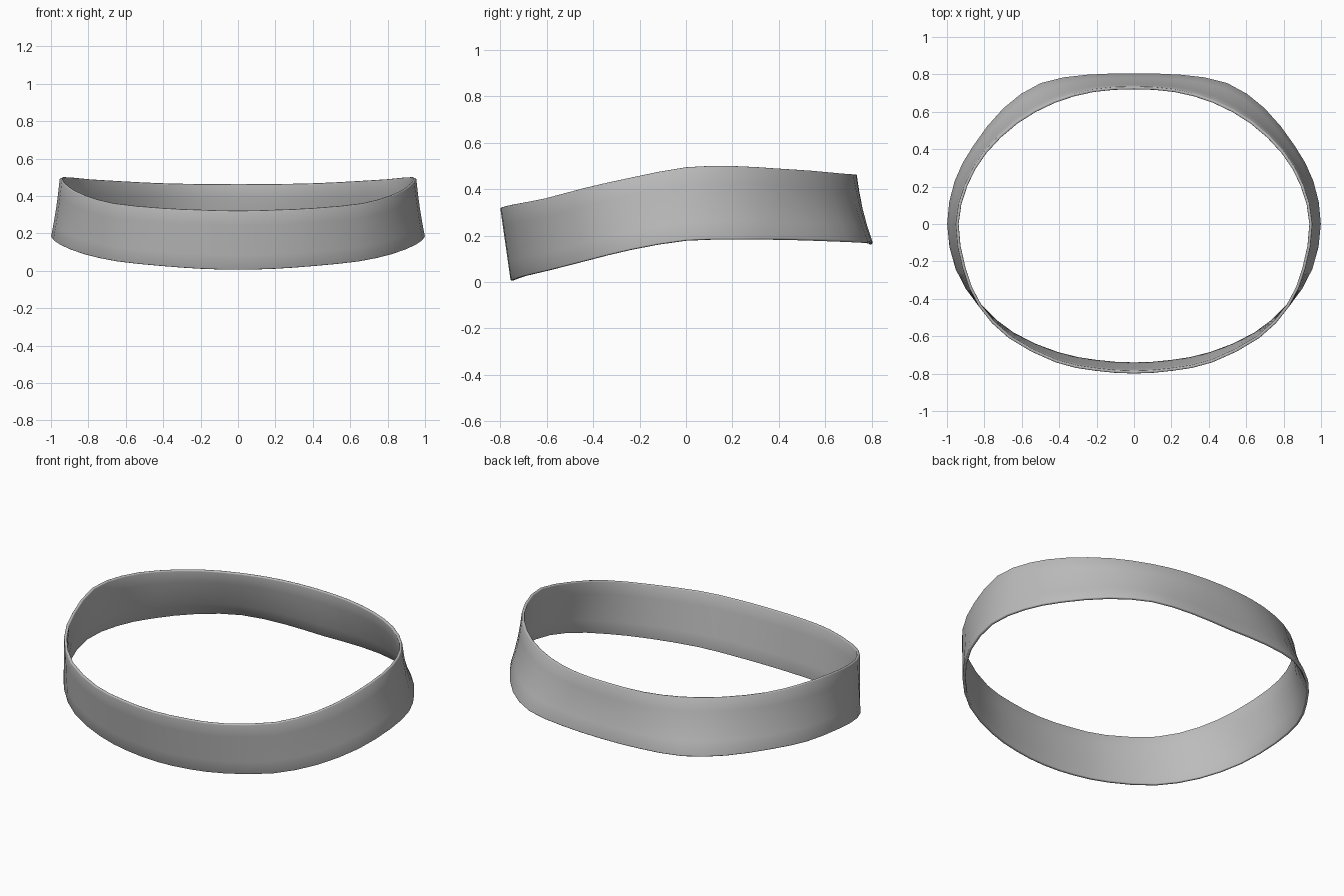
import bpy, bmesh, math
from mathutils import Vector

if "Cube" in bpy.data.objects:
    bpy.data.objects.remove(bpy.data.objects["Cube"])

# Paired points on the lower and upper rim, from the back round the left side to the front
RIMS = [
    ((0, .805, .165), (0, .735, .465)),
    ((.25, .80, .17), (.22, .72, .465)),
    ((.5, .755, .175), (.43, .66, .47)),
    ((.7, .62, .18), (.63, .55, .48)),
    ((.86, .42, .185), (.80, .39, .49)),
    ((.96, .23, .185), (.905, .21, .50)),
    ((1, 0, .18), (.953, 0, .495)),
    ((.955, -.24, .14), (.915, -.24, .45)),
    ((.83, -.44, .09), (.83, -.44, .405)),
    ((.65, -.595, .05), (.67, -.61, .36)),
    ((.41, -.70, .025), (.42, -.74, .335)),
    ((.2, -.742, .01), (.21, -.785, .325)),
    ((0, -.755, .005), (0, -.80, .32)),
]
ROWS = 4
STEPS = 2


def closed_loop(half):
    """Mirror the half loop in x to close the ring."""
    half = [Vector(p) for p in half]
    return half + [Vector((-p.x, p.y, p.z)) for p in half[-2:0:-1]]


def smooth_loop(points):
    """Catmull-Rom spline through a closed ring of points."""
    n, out = len(points), []
    for i in range(n):
        a, b, c, d = (points[(i + k) % n] for k in (-1, 0, 1, 2))
        for s in range(STEPS):
            t = s / STEPS
            out.append(b + (c - a) * t / 2 + (a * 2 - b * 5 + c * 4 - d) * t**2 / 2
                       + (b * 3 - a - c * 3 + d) * t**3 / 2)
    return out


lower = smooth_loop(closed_loop([pair[0] for pair in RIMS]))
upper = smooth_loop(closed_loop([pair[1] for pair in RIMS]))

# Band surface, with a slight hollow between the rims at the back and sides
bm = bmesh.new()
rings = []
for row in range(ROWS + 1):
    t = row / ROWS
    ring = []
    for low, high in zip(lower, upper):
        p = low.lerp(high, t)
        hollow = .012 * math.sin(math.pi * t) * min(1, max(0, p.y + .4))
        ring.append(bm.verts.new((p.x * (1 - hollow), p.y * (1 - hollow), p.z)))
    rings.append(ring)
count = len(lower)
for under, over in zip(rings, rings[1:]):
    for i in range(count):
        j = (i + 1) % count
        bm.faces.new((under[i], over[i], over[j], under[j]))
bmesh.ops.recalc_face_normals(bm, faces=bm.faces)
# Make the normals point away from the centre
bm.faces.ensure_lookup_table()
face = bm.faces[0]
if face.normal.dot(face.calc_center_median()) < 0:
    bmesh.ops.reverse_faces(bm, faces=bm.faces)
mesh = bpy.data.meshes.new("headband")
bm.to_mesh(mesh)
bm.free()

band = bpy.data.objects.new("headband", mesh)
bpy.context.collection.objects.link(band)

# Grey material
grey = bpy.data.materials.new("grey fabric")
grey.use_nodes = True
colour = (.5, .5, .5, 1)
grey.diffuse_color = colour
grey.node_tree.nodes["Principled BSDF"].inputs["Base Color"].default_value = colour
mesh.materials.append(grey)

# Thin wall with softened rims
wall = band.modifiers.new("wall", "SOLIDIFY")
wall.thickness = .016
wall.offset = -1
soft = band.modifiers.new("soft_rims", "BEVEL")
soft.width = .005
soft.segments = 2
soft.limit_method = "ANGLE"
soft.angle_limit = math.radians(50)

bpy.context.view_layer.objects.active = band
band.select_set(True)
bpy.ops.object.shade_smooth_by_angle(angle=math.radians(60))
